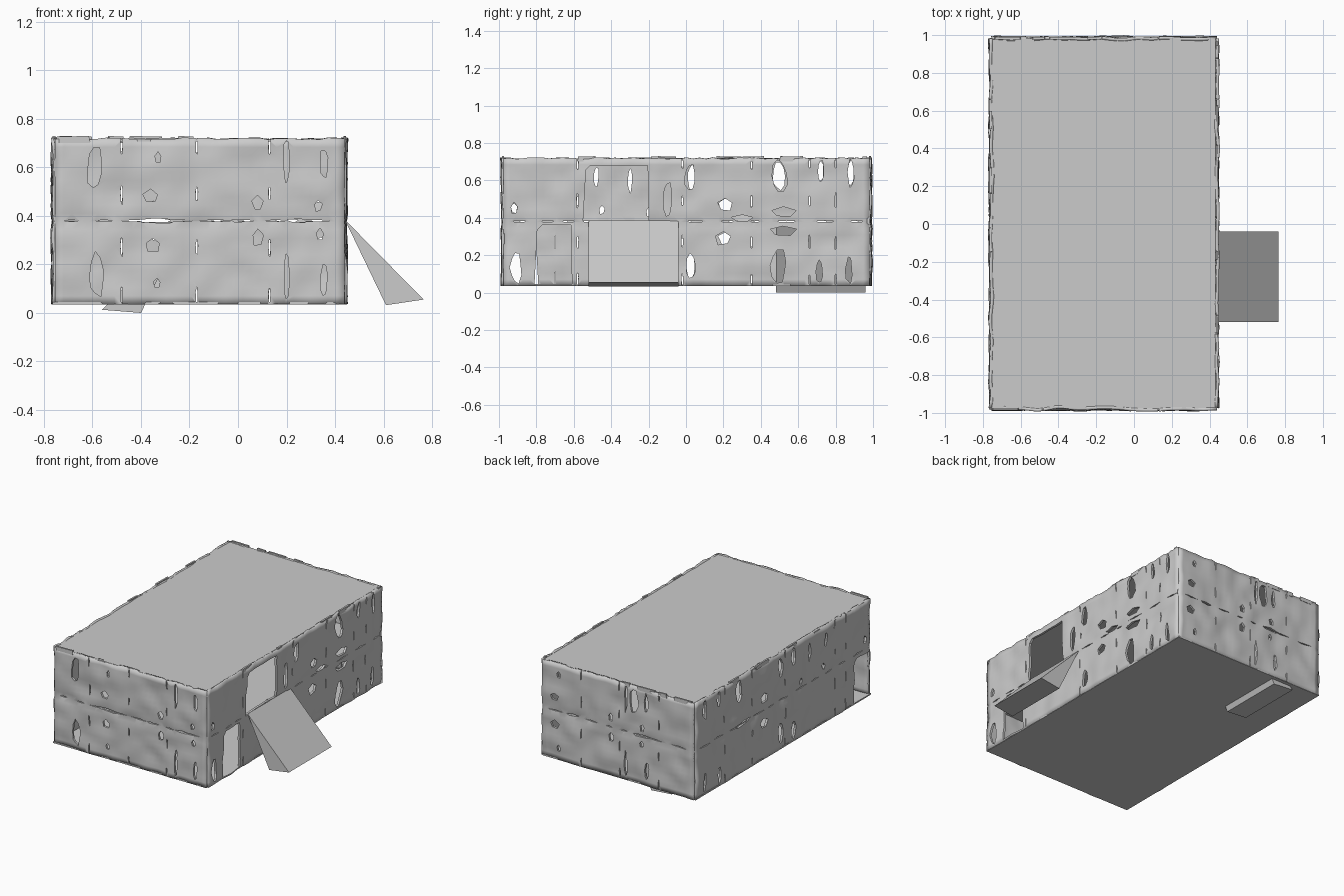
import bpy, bmesh, math, random
from mathutils import Vector, noise

if "Cube" in bpy.data.objects:
    bpy.data.objects.remove(bpy.data.objects["Cube"])

random.seed(4)
Z0, Z1, MID = 0.036, 0.718, 0.38


def to_object(name, bm):
    bmesh.ops.recalc_face_normals(bm, faces=bm.faces)
    me = bpy.data.meshes.new(name)
    bm.to_mesh(me)
    bm.free()
    ob = bpy.data.objects.new(name, me)
    bpy.context.collection.objects.link(ob)
    return ob


def prism(bm, pts, a, b, axis_y=True):
    # extrude an x-z outline along y
    f = [bm.verts.new((x, a, z)) for x, z in pts]
    k = [bm.verts.new((x, b, z)) for x, z in pts]
    n = len(pts)
    bm.faces.new(f)
    bm.faces.new(k[::-1])
    for i in range(n):
        bm.faces.new((f[i], k[i], k[(i + 1) % n], f[(i + 1) % n]))


def slab(name, x0, x1, y0, y1, z0, z1):
    bm = bmesh.new()
    prism(bm, [(x0, z0), (x1, z0), (x1, z1), (x0, z1)], y0, y1)
    return to_object(name, bm)


def difference(ob, cutter):
    cutter.hide_render = True
    cutter.hide_viewport = True
    m = ob.modifiers.new("cut", 'BOOLEAN')
    m.operation = 'DIFFERENCE'
    m.solver = 'EXACT'
    m.use_self = True
    m.object = cutter


def ragged(u, z, w, h):
    # broken-out hole outline
    n = 5 if h < 0.1 else 9
    out = []
    for i in range(n):
        a = math.tau * i / n + 0.3
        r = random.uniform(0.75, 1.1)
        out.append((u + w / 2 * r * math.cos(a), z + h / 2 * r * math.sin(a)))
    return out


def wall(name, lo, hi, loc, ang, mirrored, single, doors, seams, chips):
    # bumpy plate, outward side is local -y
    nu, nv = round((hi - lo) / 0.035), 20
    bm = bmesh.new()
    rows = []
    for j in range(nv + 1):
        row = []
        for i in range(nu + 1):
            u = lo + (hi - lo) * i / nu
            v = Z0 + (Z1 - Z0) * j / nv
            d = 0.012 * noise.noise(Vector((u * 9, v * 9, ang * 7)))
            groove = 0.005 if j == nv // 2 else 0
            if j == nv:
                v += random.uniform(-0.004, 0.005)
            row.append(bm.verts.new((u, d + groove, v)))
        rows.append(row)
    for j in range(nv):
        for i in range(nu):
            bm.faces.new((rows[j][i], rows[j][i + 1], rows[j + 1][i + 1], rows[j + 1][i]))
    ob = to_object(name, bm)
    s = ob.modifiers.new("thickness", 'SOLIDIFY')
    s.thickness = 0.016
    s.offset = 0

    # doors, shell holes, storey cracks and panel seams
    bm = bmesh.new()
    holes = list(single)
    for u, z, w, h in mirrored:
        holes += [(u, z, w, h), (u + random.uniform(-.01, .01), 2 * MID - z, w, h)]
    for hole in holes:
        prism(bm, ragged(*hole), -0.06, 0.06)
    for pts in doors:
        prism(bm, pts, -0.06, 0.06)
    for u in seams:
        for z in (0.07, 0.27, 0.49, 0.69):
            prism(bm, ragged(u, z, 0.009, random.uniform(0.06, 0.1)), -0.06, 0.06)
    u = lo + 0.04
    while u < hi - 0.1:
        w = random.uniform(0.05, 0.14)
        prism(bm, [(u, MID), (u + w / 2, MID - .004), (u + w, MID), (u + w / 2, MID + .004)], -0.06, 0.06)
        u += w + random.uniform(0.02, 0.08)
    cut = to_object(name + "_cutter", bm)
    difference(ob, cut)

    # chips standing above the roof line
    bm = bmesh.new()
    for u, w in chips:
        prism(bm, [(u, 0.70), (u + w, 0.70), (u + w - .004, 0.729), (u + .003, 0.727)], -0.008, 0.004)
    chip = to_object(name + "_top_chips", bm)
    for o in (ob, cut, chip):
        o.location = loc
        o.rotation_euler.z = math.radians(ang)
    bpy.ops.object.select_all(action='DESELECT')
    ob.select_set(True)
    bpy.context.view_layer.objects.active = ob
    bpy.ops.object.shade_smooth_by_angle(angle=math.radians(35))


def door(a, b, z0, z1):
    return [(a - .01, z0), (b, z0), (b - .005, z1), (a + .03, z1), (a + .005, z1 - .025)]


short = [(-.33, .64, .03, .05), (-.36, .48, .07, .06), (.08, .45, .045, .07), (.33, .44, .035, .055),
         (-.59, .60, .07, .19), (.20, .62, .025, .20), (.355, .62, .03, .13)]
long = [(.21, .47, .09, .08), (.02, .62, .06, .14), (.50, .62, .09, .19), (.72, .65, .035, .13),
        (.88, .64, .035, .15), (.52, .43, .15, .06)]

# four outer walls
wall("front_wall", -.755, .44, (0, -.977, 0), 0, short,
     [(-.34, MID, .2, .022), (0, MID, .06, .014), (.25, MID, .1, .018)],
     [], [-.48, -.17, .13], [(-.75, .14)])
wall("back_wall", -.44, .755, (0, .982, 0), 180,
     [(u + .02, z, w, h) for u, z, w, h in short if u > -.5],
     [(.28, .62, .08, .17), (.34, MID, .16, .022), (-.2, MID, .1, .016)],
     [], [-.13, .17, .48], [(.18, .07), (.31, .14), (.47, .07), (.6, .14)])
wall("right_wall", -.975, .982, (.438, 0, 0), 90, long,
     [(-.91, .13, .06, .17), (-.92, .45, .04, .06), (-.10, .50, .05, .2), (.3, .395, .12, .04)],
     [door(-.54, -.20, .385, .68), door(-.80, -.61, .045, .36)],
     [-.58, -.02, .35, .66, .8], [(-.58, .1), (-.19, .05), (.3, .12), (.5, .13), (.94, .03)])
wall("left_wall", -.982, .975, (-.757, 0, 0), -90,
     [(-.21, .47, .09, .08), (-.03, .62, .05, .14), (-.72, .65, .035, .13),
      (-.88, .64, .035, .15), (.12, .64, .05, .13)],
     [(.30, .60, .025, .14), (.48, .62, .03, .12), (.45, .44, .03, .05), (.20, .43, .03, .06),
      (-.50, .62, .07, .17), (-.45, MID, .2, .03), (.92, .45, .035, .06)],
     [door(.80, .97, .045, .35)],
     [-.66, -.35, .02, .58, .7], [(-.6, .1), (-.3, .14), (.05, .1)])

# floor, middle floor with stairwell, roof
slab("ground_floor", -.765, .44, -.985, .985, .034, .044)
mid = slab("middle_floor", -.75, .43, -.97, .975, .362, .374)
difference(mid, slab("stairwell_cutter", -.62, -.22, .48, .96, .3, .45))
slab("roof", -.76, .432, -.978, .982, .707, .717)

# wedge ramps: outside to the upper door, inside to the stairwell
for name, pts, y0, y1 in (
        ("outer_ramp", [(.44, .385), (.61, .032), (.765, .055)], -.52, -.04),
        ("inner_ramp", [(-.22, .365), (-.56, .013), (-.40, 0)], .48, .96)):
    bm = bmesh.new()
    prism(bm, pts, y0, y1)
    to_object(name, bm)
